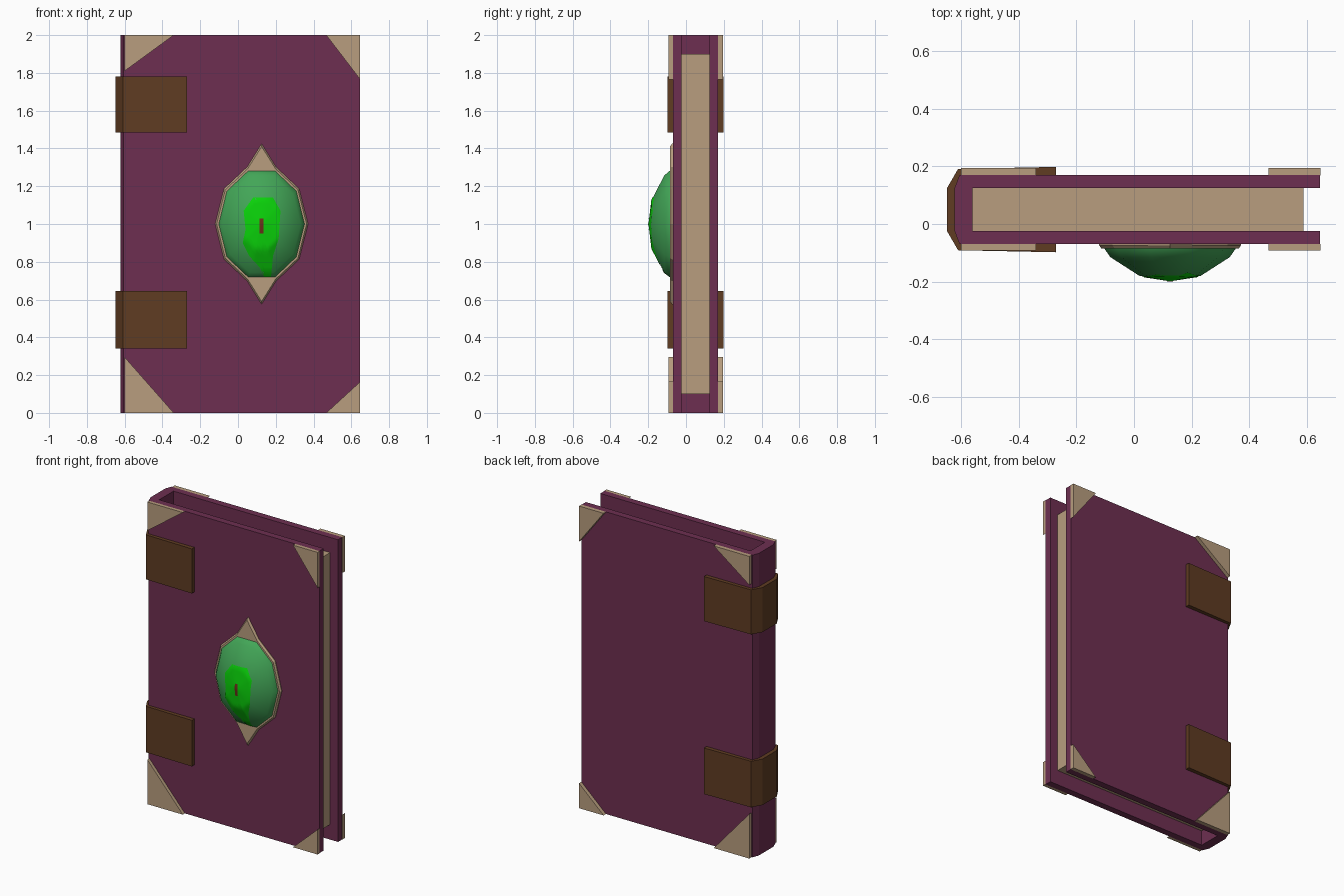
import bpy, bmesh, math
from mathutils import Vector
from mathutils.bvhtree import BVHTree

if "Cube" in bpy.data.objects:
    bpy.data.objects.remove(bpy.data.objects["Cube"])


def material(name, rgb):
    m = bpy.data.materials.new(name)
    m.diffuse_color = (*rgb, 1)
    m.use_nodes = True
    m.node_tree.nodes["Principled BSDF"].inputs["Base Color"].default_value = m.diffuse_color
    return m


PURPLE = material("purple leather", (0.155, 0.028, 0.082))
TAN = material("tan parchment", (0.48, 0.34, 0.21))
BROWN = material("brown strap", (0.115, 0.045, 0.016))
GREEN = material("green gem", (0.055, 0.38, 0.095))
BRIGHT = material("bright green iris", (0.003, 0.66, 0.003))
RUST = material("rust pupil", (0.15, 0.03, 0.01))


def finish(bm, name, mat, smooth=False, solid=True):
    if solid:
        bmesh.ops.recalc_face_normals(bm, faces=bm.faces[:])
    for f in bm.faces:
        f.smooth = smooth
    me = bpy.data.meshes.new(name)
    bm.to_mesh(me)
    bm.free()
    me.materials.append(mat)
    ob = bpy.data.objects.new(name, me)
    bpy.context.collection.objects.link(ob)
    return ob


def loft(name, loops, mat, smooth=False):
    """Skin a stack of equal-length closed loops and cap both ends."""
    bm = bmesh.new()
    rows = [[bm.verts.new(p) for p in loop] for loop in loops]
    for a, b in zip(rows, rows[1:]):
        for i in range(len(a)):
            j = (i + 1) % len(a)
            bm.faces.new((a[i], a[j], b[j], b[i]))
    bm.faces.new(rows[0])
    bm.faces.new(rows[-1])
    return finish(bm, name, mat, smooth)


def prism_z(name, pts, z0, z1, mat):
    return loft(name, [[(x, y, z) for x, y in pts] for z in (z0, z1)], mat)


def prism_y(name, pts, y0, y1, mat):
    return loft(name, [[(x, y, z) for x, z in pts] for y in (y0, y1)], mat)


# cover: U-shaped profile with a chamfered spine
MID = 0.05  # y of the book's middle plane


def wrap(half):
    """Mirror a half profile (x, distance from middle) across the book."""
    return [(x, MID - d) for x, d in half] + [(x, MID + d) for x, d in reversed(half)]


prism_z("cover", wrap([(-0.56, 0.075), (0.645, 0.075), (0.645, 0.12),
                       (-0.605, 0.12), (-0.622, 0.075)])[:5]
        + [(-0.622, MID + 0.075), (-0.605, MID + 0.12), (0.645, MID + 0.12),
           (0.645, MID + 0.075), (-0.56, MID + 0.075)], 0, 2, PURPLE)

# page block
prism_z("pages", wrap([(-0.565, 0.076), (0.587, 0.076)]), 0.1, 1.9, TAN)

# straps around the spine
outer = wrap([(-0.27, 0.148), (-0.61, 0.141), (-0.648, 0.075)])
inner = wrap([(-0.27, 0.119), (-0.604, 0.119), (-0.621, 0.074)])
for name, z0, z1 in (("lower_strap", 0.34, 0.645), ("upper_strap", 1.485, 1.78)):
    prism_z(name, outer + inner[::-1], z0, z1, BROWN)

# triangular corner guards, front and back
corners = {"top_spine": (-0.6, 2, 0.26, -0.19), "top_edge": (0.647, 2, -0.18, -0.235),
           "bottom_spine": (-0.6, 0, 0.26, 0.295), "bottom_edge": (0.647, 0, -0.18, 0.165)}
for side, y0, y1 in (("front", -0.092, -0.069), ("back", 0.169, 0.195)):
    for name, (x, z, dx, dz) in corners.items():
        prism_y(f"{side}_{name}_corner", [(x, z), (x + dx, z), (x, z + dz)], y0, y1, TAN)

# gem setting: ten-sided plate with a spike above and below
CX, CZ = 0.125, 1.0


def decagon(rx, rz, y):
    return [(CX + rx * math.cos(i * math.pi / 5), y, CZ + rz * math.sin(i * math.pi / 5))
            for i in range(10)]


def setting(rx, rz, tip, y):
    p = decagon(rx, rz, y)
    return p[:3] + [(CX, y, CZ + tip)] + p[3:8] + [(CX, y, CZ - tip)] + p[8:]


loft("gem_setting", [setting(0.246, 0.318, 0.425, -0.068), setting(0.246, 0.318, 0.425, -0.074),
                     setting(0.238, 0.308, 0.41, -0.085)], TAN)

# domed gem
rings = [(1, -0.075), (0.985, -0.087), (0.9, -0.115), (0.46, -0.18), (0.02, -0.195)]
gem = loft("gem", [decagon(0.23 * r, 0.3 * r, y) for r, y in rings], GREEN, True)
tree = BVHTree.FromPolygons([v.co for v in gem.data.vertices],
                            [p.vertices[:] for p in gem.data.polygons])


# thin painted patches draped over the gem
def drape(name, centre, outline, lift, mat, steps=10, split=4):
    pts = []
    for i, a in enumerate(outline):
        b = outline[(i + 1) % len(outline)]
        pts += [Vector(a).lerp(Vector(b), k / split) for k in range(split)]
    c = Vector(centre)

    def drop(bm, p):
        hit = tree.ray_cast(Vector((p.x, -1, p.y)), Vector((0, 1, 0)))[0]
        return bm.verts.new((p.x, (hit.y if hit else -0.085) - lift, p.y))

    bm = bmesh.new()
    mid = drop(bm, c)
    rows = [[drop(bm, c.lerp(p, s / steps)) for p in pts] for s in range(1, steps + 1)]
    n = len(pts)
    for i in range(n):
        j = (i + 1) % n
        bm.faces.new((mid, rows[0][i], rows[0][j]))
        for a, b in zip(rows, rows[1:]):
            bm.faces.new((a[i], b[i], b[j], a[j]))
    bm.normal_update()
    for f in bm.faces:
        if f.normal.y > 0:
            f.normal_flip()
    return finish(bm, name, mat, True, False)


drape("iris", (0.13, 0.98),
      [(0.08, 1.14), (0.03, 1.07), (0.04, 0.97), (0.025, 0.9), (0.06, 0.83), (0.115, 0.77),
       (0.14, 0.72), (0.175, 0.72), (0.185, 0.83), (0.215, 0.92), (0.225, 1.07), (0.185, 1.14)],
      0.003, BRIGHT)
drape("pupil", (0.125, 0.99), [(0.115, 0.95), (0.135, 0.95), (0.135, 1.03), (0.115, 1.03)],
      0.005, RUST, 4)
